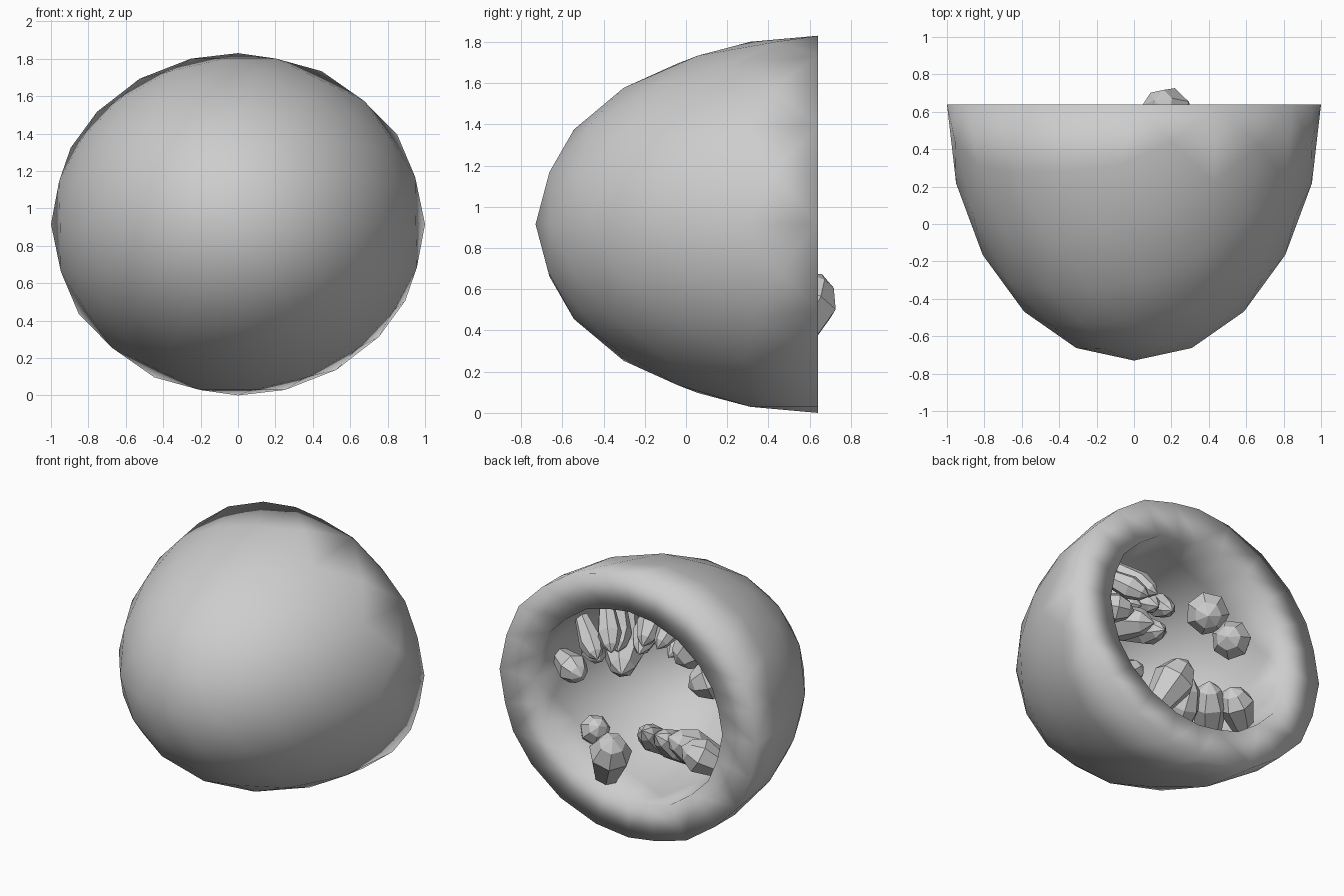
import bpy, bmesh, math
from mathutils import Vector

if "Cube" in bpy.data.objects:
    bpy.data.objects.remove(bpy.data.objects["Cube"], do_unlink=True)

# One stone grey for everything
stone = bpy.data.materials.new("stone_grey")
stone.use_nodes = True
GREY = (0.61, 0.61, 0.61, 1)
stone.diffuse_color = GREY
stone.node_tree.nodes["Principled BSDF"].inputs["Base Color"].default_value = GREY

RIM_Y, MID_Z = 0.64, 0.915          # centre of the flat rim
OUTER = Vector((1.0, 1.37, MID_Z))  # half axes of the outside
INNER = Vector((0.73, 1.1, 0.67))   # half axes of the hollow
FOCUS = Vector((0, 0.12, 0))        # point the crystals grow toward


def add_object(name, bm, smooth):
    bmesh.ops.recalc_face_normals(bm, faces=bm.faces)
    mesh = bpy.data.meshes.new(name)
    bm.to_mesh(mesh)
    bm.free()
    mesh.materials.append(stone)
    for p in mesh.polygons:
        p.use_smooth = smooth
    obj = bpy.data.objects.new(name, mesh)
    bpy.context.collection.objects.link(obj)
    return obj


# Rock shell: half an icosphere, a smaller copy inside, joined by a flat rim
bm = bmesh.new()
bmesh.ops.create_icosphere(bm, subdivisions=3, radius=1)
for v in bm.verts:
    v.co.x, v.co.y = -v.co.x, -v.co.y
bmesh.ops.bisect_plane(bm, geom=bm.verts[:] + bm.edges[:] + bm.faces[:], dist=0.001,
                       plane_co=(0, 0, 0), plane_no=(0, 1, 0), clear_outer=True)
half = bm.faces[:]
rim = [e.verts[:] for e in bm.edges if e.is_boundary]
inner_of = {}
for v in bm.verts[:]:
    inner_of[v] = bm.verts.new(v.co * INNER)
for f in half:
    bm.faces.new([inner_of[v] for v in reversed(f.verts)])
for a, b in rim:
    bm.faces.new((a, b, inner_of[b], inner_of[a]))
bmesh.ops.scale(bm, vec=OUTER, verts=list(inner_of))
bmesh.ops.translate(bm, vec=(0, RIM_Y, MID_Z), verts=bm.verts)
add_object("rock_shell", bm, True)


def crystal(name, angle, depth, length, radius, sides=7):
    """Faceted crystal growing from the hollow's wall toward the opening."""
    a = math.radians(angle)
    ring = math.sqrt(1 - (depth / INNER.y) ** 2)
    base = Vector((INNER.x * ring * math.cos(a), depth, INNER.z * ring * math.sin(a)))
    aim = (FOCUS - base).normalized()
    turn = aim.to_track_quat('Z', 'Y')
    start = base - aim * 0.03 + Vector((0, RIM_Y, MID_Z))
    bm = bmesh.new()
    rows = []
    for t, r in ((0, 0.5), (0.65, 1.0), (0.88, 0.62)):
        rows.append([bm.verts.new(start + turn @ Vector((
            radius * r * math.cos(math.tau * i / sides),
            radius * r * math.sin(math.tau * i / sides),
            (length + 0.03) * t))) for i in range(sides)])
    tip = bm.verts.new(start + aim * (length + 0.03))
    bm.faces.new(rows[0])
    for low, high in zip(rows, rows[1:]):
        for i in range(sides):
            j = (i + 1) % sides
            bm.faces.new((low[i], low[j], high[j], high[i]))
    for i in range(sides):
        bm.faces.new((rows[-1][i], rows[-1][(i + 1) % sides], tip))
    add_object(name, bm, False)


# Crystals: angle round the opening, depth from the rim, length, radius
CRYSTALS = [
    # lower wall
    (-68, -0.14, 0.44, 0.14), (-110, -0.55, 0.52, 0.1), (-80, -0.6, 0.48, 0.09),
    (-43, -0.3, 0.28, 0.1), (227, -0.45, 0.46, 0.12),
    # left wall
    (7, -0.25, 0.3, 0.1), (28, -0.7, 0.6, 0.13), (19, -0.45, 0.32, 0.09),
    # upper wall
    (35, -0.3, 0.36, 0.08), (43, -0.55, 0.4, 0.09), (52, -0.36, 0.38, 0.08),
    (55, -0.77, 0.5, 0.09), (74, -0.62, 0.42, 0.09), (94, -0.62, 0.42, 0.08),
    (100, -0.86, 0.52, 0.09),
    # right wall
    (126, -0.4, 0.34, 0.14), (152, -0.34, 0.34, 0.13), (215, -0.25, 0.32, 0.12),
]
for n, row in enumerate(CRYSTALS):
    crystal(f"crystal_{n + 1}", *row)
